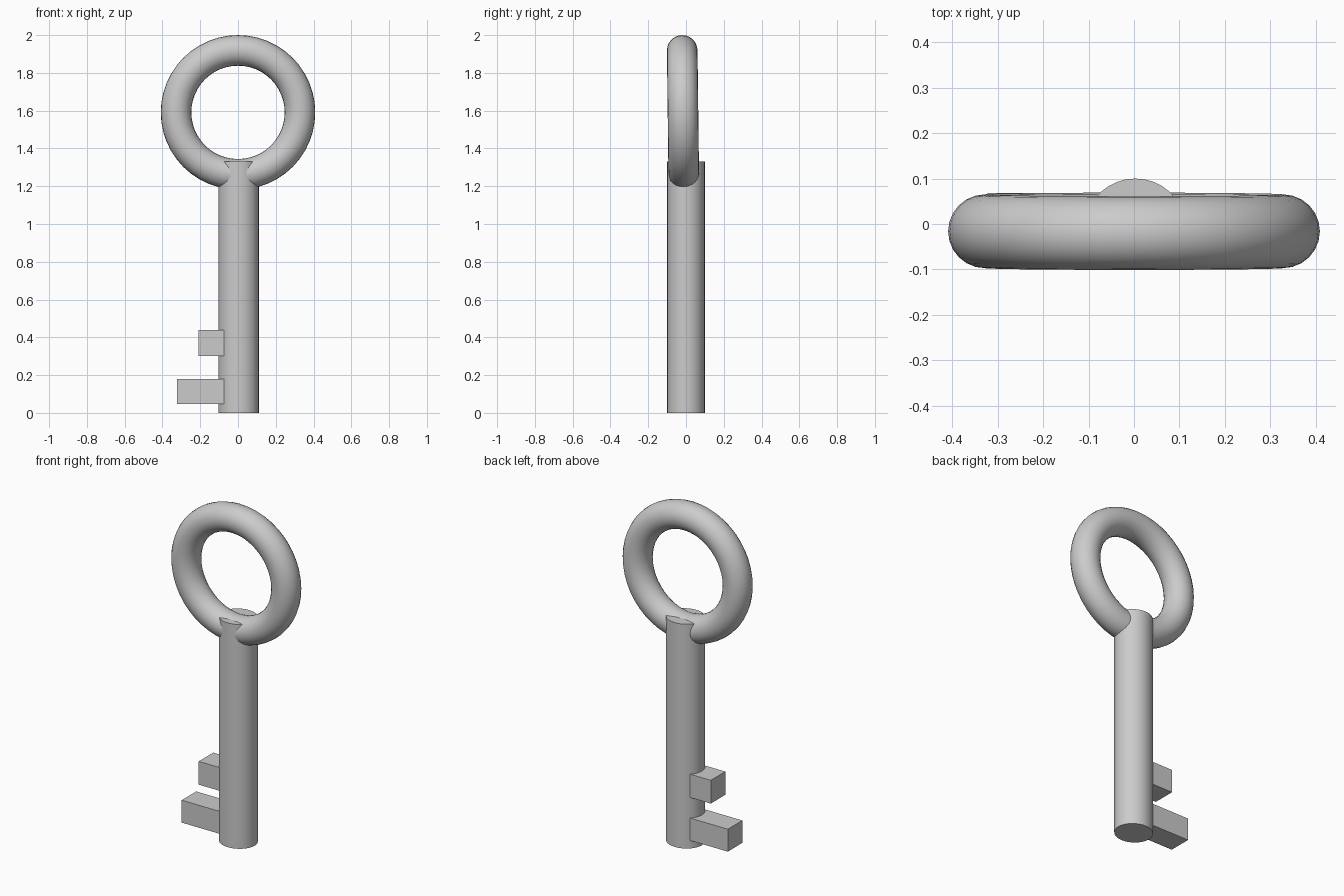
import bpy
from math import radians

if "Cube" in bpy.data.objects:
    bpy.data.objects.remove(bpy.data.objects["Cube"])


def smooth(obj):
    bpy.ops.object.select_all(action='DESELECT')
    obj.select_set(True)
    bpy.context.view_layer.objects.active = obj
    bpy.ops.object.shade_smooth_by_angle(angle=radians(35))


def box(name, x0, x1, y0, y1, z0, z1):
    bpy.ops.mesh.primitive_cube_add(
        size=1, location=((x0 + x1) / 2, (y0 + y1) / 2, (z0 + z1) / 2))
    obj = bpy.context.object
    obj.name = name
    obj.scale = (x1 - x0, y1 - y0, z1 - z0)
    return obj


# Shaft: slightly oval cylinder running up into the ring
bpy.ops.mesh.primitive_cylinder_add(vertices=32, radius=1, depth=1.33,
                                    location=(0.003, 0, 0.665))
shaft = bpy.context.object
shaft.name = "shaft"
shaft.scale = (0.107, 0.1, 1)
smooth(shaft)

# Handle ring: upright torus, leaning forward very slightly
bpy.ops.mesh.primitive_torus_add(major_segments=48, minor_segments=24,
                                 major_radius=0.328, minor_radius=0.081,
                                 location=(0, -0.016, 1.591),
                                 rotation=(radians(90.7), 0, 0))
ring = bpy.context.object
ring.name = "handle_ring"
smooth(ring)

# Key teeth: two square bars rooted inside the shaft
for name, reach, z0, z1 in (("lower_tooth", -0.322, 0.047, 0.18),
                            ("upper_tooth", -0.21, 0.302, 0.44)):
    box(name, reach, -0.03, -0.068, 0.068, z0, z1)
